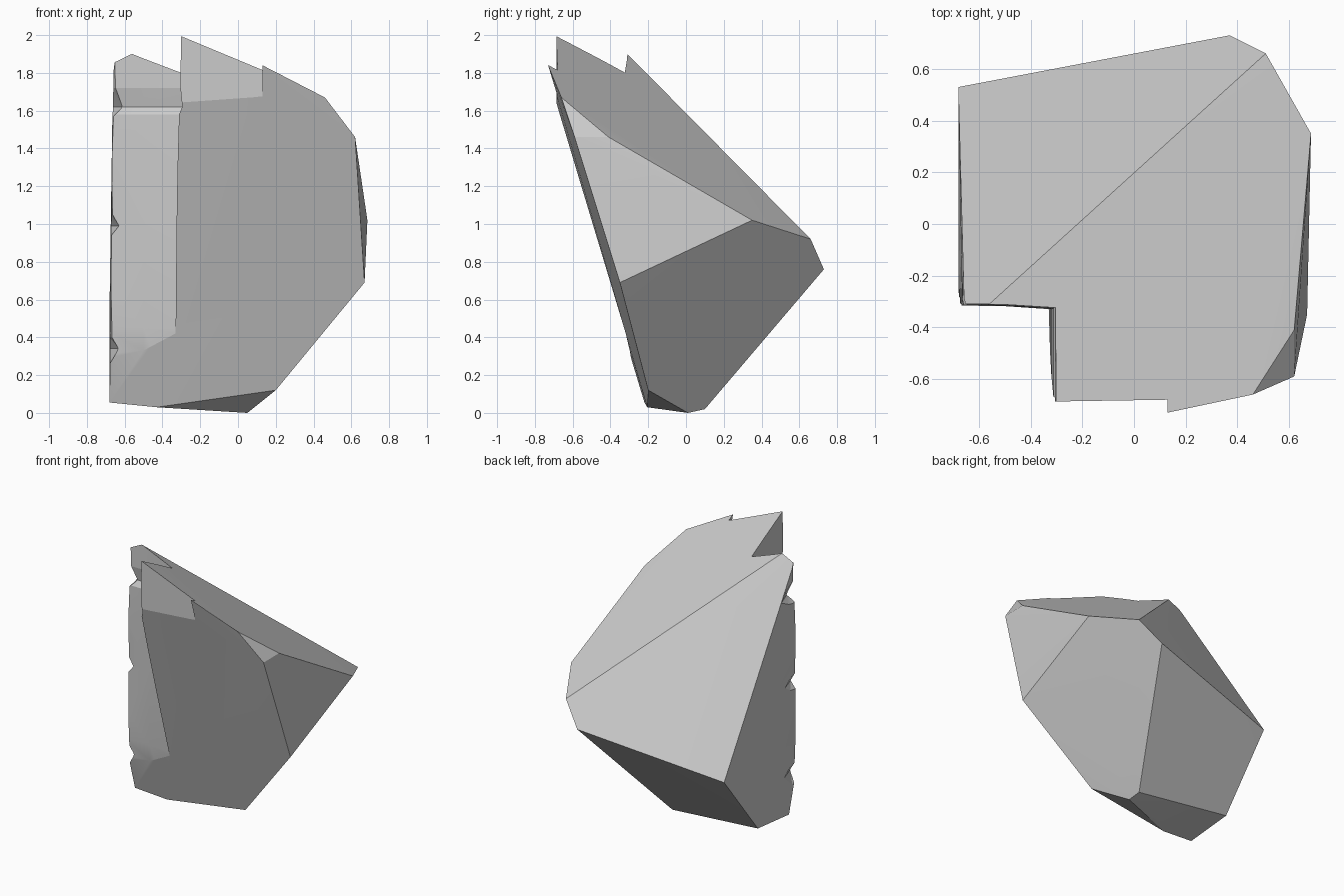
import bpy, bmesh, math

cube = bpy.data.objects.get("Cube")
if cube:
    bpy.data.objects.remove(cube, do_unlink=True)

stone = bpy.data.materials.new("grey_stone")
stone.use_nodes = True
GREY = (0.6, 0.6, 0.6, 1)
stone.diffuse_color = GREY
stone.node_tree.nodes["Principled BSDF"].inputs["Base Color"].default_value = GREY


def add_object(name, bm):
    bmesh.ops.recalc_face_normals(bm, faces=bm.faces)
    mesh = bpy.data.meshes.new(name)
    bm.to_mesh(mesh)
    bm.free()
    obj = bpy.data.objects.new(name, mesh)
    bpy.context.collection.objects.link(obj)
    return obj


def hull(name, points):
    bm = bmesh.new()
    for p in points:
        bm.verts.new(p)
    bmesh.ops.convex_hull(bm, input=bm.verts)
    loose = [v for v in bm.verts if not v.link_faces]
    bmesh.ops.delete(bm, geom=loose, context='VERTS')
    return add_object(name, bm)


def loft(name, sections):
    """Skin a stack of closed sections and cap both ends."""
    bm = bmesh.new()
    rings = [[bm.verts.new(p) for p in s] for s in sections]
    for low, high in zip(rings, rings[1:]):
        for i in range(len(low)):
            j = (i + 1) % len(low)
            bm.faces.new((low[i], low[j], high[j], high[i]))
    bm.faces.new(rings[0])
    bm.faces.new(rings[-1])
    bmesh.ops.triangulate(bm, faces=bm.faces)
    return add_object(name, bm)


# Main block: leaning front, sloping top, pointed underside
rock = hull("rock", [
    (-.655, -.88, 2.24), (-.655, -.395, 1.985), (-.56, -.31, 1.9),
    (.13, -.73, 1.84), (.46, -.66, 1.67), (.62, -.59, 1.46),
    (.62, -.41, 1.46), (.685, .35, 1.02), (.67, -.35, .69), (.51, .66, .92),
    (.37, .73, .76), (-.68, .53, .575), (-.68, .14, .09), (-.68, -.22, .055),
    (-.43, -.205, .03), (.2, -.2, .12), (.13, -.08, .075),
    (.05, .01, 0), (.04, .10, .02)])

# Tall corner notch, with a gently hollowed wall
notch = []
for z, inner, y in [(.2, -.335, -.285), (.45, -.33, -.31), (1, -.325, -.312),
                    (1.3, -.32, -.318), (1.58, -.312, -.315),
                    (1.62, -.295, -.29), (1.72, -.305, -.312), (2.5, -.295, -.31)]:
    notch.append([(-1, -1.2, z), (inner, -1.2, z), (inner, y - .012, z),
                  (-.5, y, z), (-1, y + .008, z)])
corner_notch = loft("corner_notch", notch)

# Shallow chip out of the top of the front
top_chip = loft("top_chip", [
    [(-.5, -1, z), (.13, -1, z), (.13, -.68, z), (-.5, -.69, z)]
    for z in (1.5, 2.5)])

# Scalloped wear along the remaining upright edge
wear = []
for z, inset in [(.26, .002), (.34, .05), (.40, .014), (.65, .008), (.94, .01),
                 (.99, .05), (1.05, .016), (1.3, .01), (1.57, .02),
                 (1.62, .075), (1.72, .032), (1.84, .028), (2.2, .03)]:
    x, y = -.68, -.31
    wear.append([(x - .1, y - .2, z), (x + inset + .05, y - .2, z),
                 (x + inset, y, z), (x, y + .05 + 2 * inset, z),
                 (x - .1, y + .1 + 2 * inset, z)])
edge_wear = loft("edge_wear", wear)

cutters = (corner_notch, top_chip, edge_wear)
for cutter in cutters:
    cutter.hide_render = True
    mod = rock.modifiers.new(cutter.name, 'BOOLEAN')
    mod.operation = 'DIFFERENCE'
    mod.solver = 'EXACT'
    mod.object = cutter

# Bake the cuts and drop the cutters
bpy.context.view_layer.update()
graph = bpy.context.evaluated_depsgraph_get()
carved = bpy.data.meshes.new_from_object(rock.evaluated_get(graph))
rock.modifiers.clear()
rock.data = carved
for cutter in cutters:
    bpy.data.objects.remove(cutter, do_unlink=True)
carved.materials.clear()
carved.materials.append(stone)

bpy.ops.object.select_all(action='DESELECT')
rock.select_set(True)
bpy.context.view_layer.objects.active = rock
bpy.ops.object.shade_smooth_by_angle(angle=math.radians(12))
